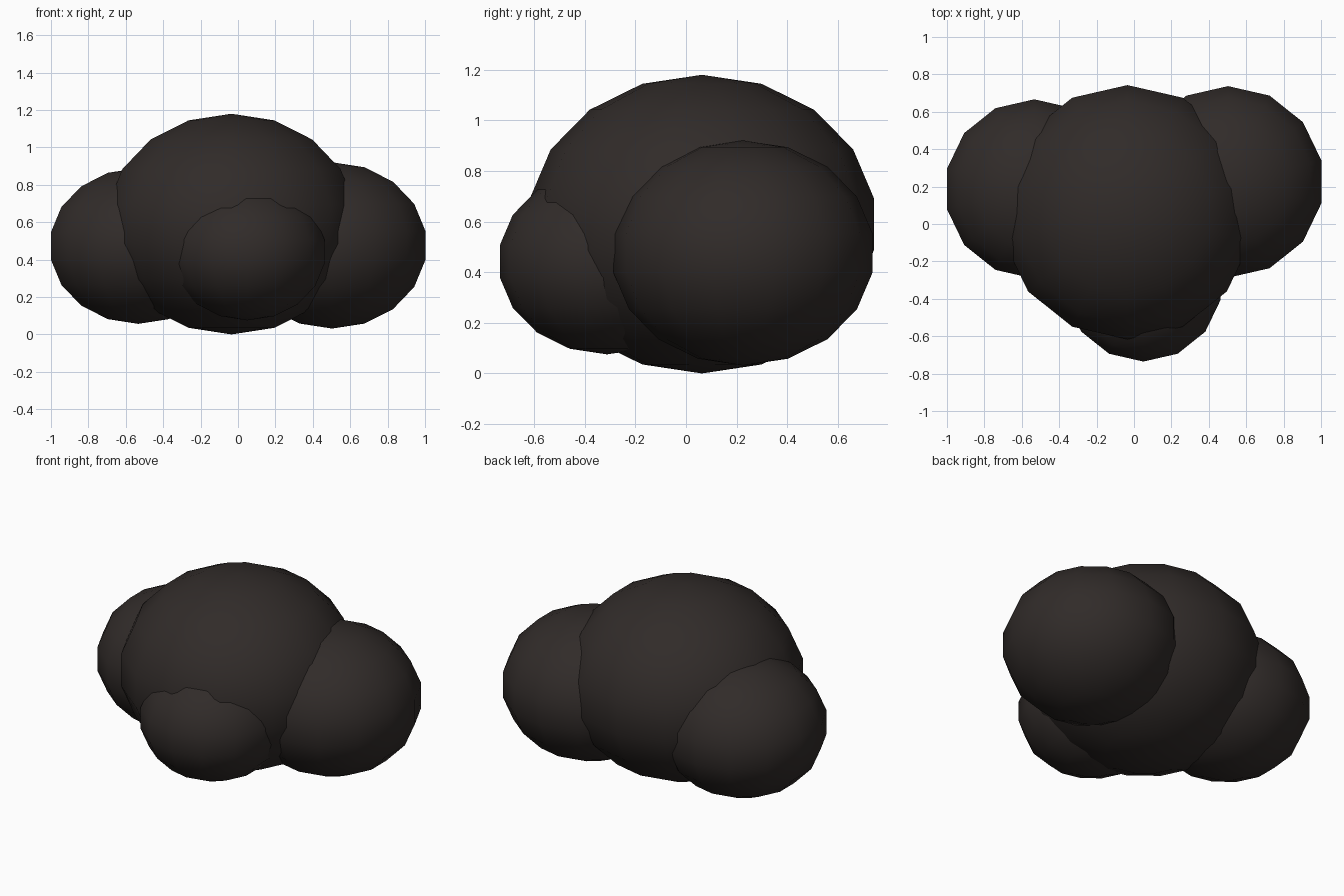
import bpy
from math import radians

if "Cube" in bpy.data.objects:
    bpy.data.objects.remove(bpy.data.objects["Cube"])

# Dark brown material shared by every lobe
mat = bpy.data.materials.new("dark_brown")
mat.diffuse_color = (0.03, 0.024, 0.022, 1)
mat.use_nodes = True
mat.node_tree.nodes["Principled BSDF"].inputs["Base Color"].default_value = mat.diffuse_color

SQUASH = 0.855  # all lobes are flattened by the same amount


def lobe(name, center, radius):
    # 14 segments, 9 rings, with vertices facing +y and -y
    bpy.ops.mesh.primitive_uv_sphere_add(
        segments=14, ring_count=9, radius=radius, location=center)
    ob = bpy.context.object
    ob.name = name
    ob.scale.z = SQUASH
    # make sure a column of vertices lies on the y axis
    if not any(abs(v.co.x) < 1e-4 and abs(v.co.y) > 0.1 * radius for v in ob.data.vertices):
        ob.rotation_euler.z = radians(90)
    bpy.ops.object.shade_smooth()
    ob.data.materials.append(mat)
    return ob


# Large middle lobe with three smaller lobes around it
lobe("main_lobe", (-0.035, 0.063, 0.59), 0.69)
lobe("right_lobe", (0.503, 0.225, 0.476), 0.52)
lobe("left_lobe", (-0.533, 0.187, 0.473), 0.487)
lobe("front_lobe", (0.05, -0.312, 0.443), 0.43)
